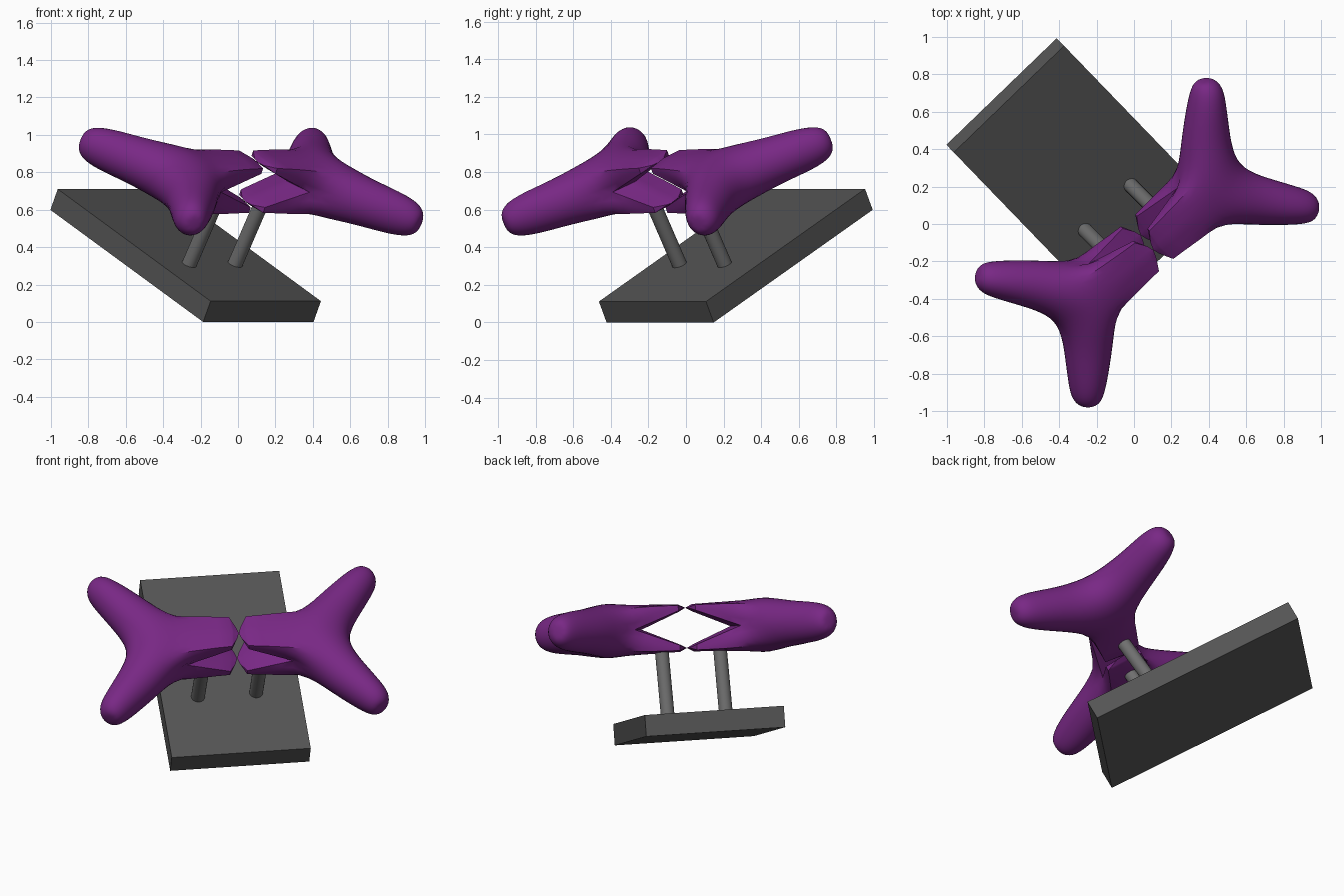
import bpy, bmesh, math
from mathutils import Vector, Matrix

if "Cube" in bpy.data.objects:
    bpy.data.objects.remove(bpy.data.objects["Cube"])


def colour(name, rgb):
    mat = bpy.data.materials.new(name)
    mat.diffuse_color = (*rgb, 1)
    mat.use_nodes = True
    mat.node_tree.nodes["Principled BSDF"].inputs["Base Color"].default_value = mat.diffuse_color
    return mat


purple = colour("purple", (0.19, 0.021, 0.235))
dark_grey = colour("dark_grey", (0.09, 0.09, 0.09))
mid_grey = colour("mid_grey", (0.16, 0.16, 0.16))


def frame(yaw, tilt, centre):
    """Turned about z, then tilted about its own x axis."""
    return (Matrix.Translation(centre) @ Matrix.Rotation(math.radians(yaw), 4, 'Z')
            @ Matrix.Rotation(math.radians(tilt), 4, 'X'))


# Tilted base slab
bpy.ops.mesh.primitive_cube_add(size=1)
slab = bpy.context.object
slab.name = "base_slab"
slab.data.materials.append(dark_grey)
slab.matrix_world = frame(44, 27, (-0.28, 0.265, 0.355)) @ Matrix.Diagonal((0.82, 1.32, 0.125, 1))

# Two support rods from slab to lower jaws
axis = Vector((0.37, -0.37, 0.855)).normalized()
for side, foot in (("left", (-0.26, -0.035, 0.31)), ("right", (-0.015, 0.205, 0.31))):
    bpy.ops.mesh.primitive_cylinder_add(vertices=24, radius=0.04, depth=0.42,
                                        location=Vector(foot) + axis * 0.18,
                                        rotation=axis.to_track_quat('Z', 'Y').to_euler())
    bpy.context.object.name = side + "_support_rod"
    bpy.context.object.data.materials.append(mid_grey)
    bpy.ops.object.shade_smooth_by_angle(angle=math.radians(40))

# Quarter of a forked body: half rings run from the middle out to a leg tip
# (inner a, inner b, outer a, outer b, half thickness)
rings = [(0.27, 0.00, 0.66, 0.00, 0.155), (0.33, 0.12, 0.68, 0.11, 0.15),
         (0.47, 0.30, 0.73, 0.20, 0.13), (0.60, 0.425, 0.80, 0.32, 0.12),
         (0.69, 0.505, 0.855, 0.42, 0.10), (0.745, 0.535, 0.84, 0.485, 0.06)]
bm = bmesh.new()
loft = []
for ia, ib, oa, ob, h in rings:
    mid = Vector(((ia + oa) / 2, (ib + ob) / 2, 0))
    half = Vector(((oa - ia) / 2, (ob - ib) / 2, 0)) * 1.08
    loft.append([bm.verts.new(mid - half * math.cos(k * math.pi / 4)
                              + Vector((0, 0, 1.1 * h * math.sin(k * math.pi / 4))))
                 for k in range(5)])
for v, co in ((loft[0][0], (0.26, 0, 0)), (loft[0][1], (0.36, 0, 0.15)),
              (loft[0][4], (0.66, 0, 0)),
              (loft[1][0], (0.31, 0.13, 0)), (loft[1][1], (0.37, 0.145, 0.135))):
    v.co = co
for i in range(5):
    for k in range(4):
        if (i, k) != (0, 0):            # this opening becomes the jaw
            bm.faces.new((loft[i][k], loft[i + 1][k], loft[i + 1][k + 1], loft[i][k + 1]))
cap = bm.verts.new((0.795, 0.515, 0))
for k in range(4):
    bm.faces.new((loft[5][k], cap, loft[5][k + 1]))

# Flat jaw blade with a bevelled tip
up0, up1, lo0, lo1, t0, t1 = jaw = [bm.verts.new(c) for c in (
    (0.04, 0, 0.138), (0.05, 0.11, 0.132), (0.04, 0, 0.095), (0.05, 0.11, 0.1),
    (0.0, 0, 0.117), (0.012, 0.04, 0.117))]
for f in ((up0, up1, loft[1][1], loft[0][1]), (lo0, loft[0][0], loft[1][0], lo1),
          (up1, lo1, loft[1][0], loft[1][1]), (t0, t1, up1, up0),
          (t0, lo0, lo1, t1), (t1, lo1, up1)):
    bm.faces.new(f)
crease = bm.edges.layers.float.new("crease_edge")
sharp = set(jaw) | {loft[0][0], loft[1][0]}     # blade edges and slot end
for e in bm.edges:
    if all(v in sharp for v in e.verts):
        e[crease] = 1
    elif any(v in jaw for v in e.verts):
        e[crease] = 0.9
bmesh.ops.recalc_face_normals(bm, faces=bm.faces)
mesh = bpy.data.meshes.new("forked_body")
bm.to_mesh(mesh)
bm.free()
mesh.materials.append(purple)

# Mirror to a full body, smooth it, place a facing pair
for side, turn in (("right", 0), ("left", math.pi)):
    ob = bpy.data.objects.new(side + "_forked_body", mesh.copy())
    bpy.context.collection.objects.link(ob)
    m = ob.modifiers.new("mirror", 'MIRROR')
    m.use_axis = (False, True, True)
    s = ob.modifiers.new("smooth", 'SUBSURF')
    s.levels = s.render_levels = 2
    bpy.ops.object.select_all(action='DESELECT')
    ob.select_set(True)
    bpy.context.view_layer.objects.active = ob
    bpy.ops.object.convert(target='MESH')
    b = bmesh.new()
    b.from_mesh(ob.data)
    bmesh.ops.recalc_face_normals(b, faces=b.faces)
    b.to_mesh(ob.data)
    b.free()
    bpy.ops.object.shade_smooth_by_angle(angle=math.radians(40))
    ob.matrix_world = frame(40.5, 26, (0.07, -0.10, 0.75)) @ Matrix.Rotation(turn, 4, 'Z')
